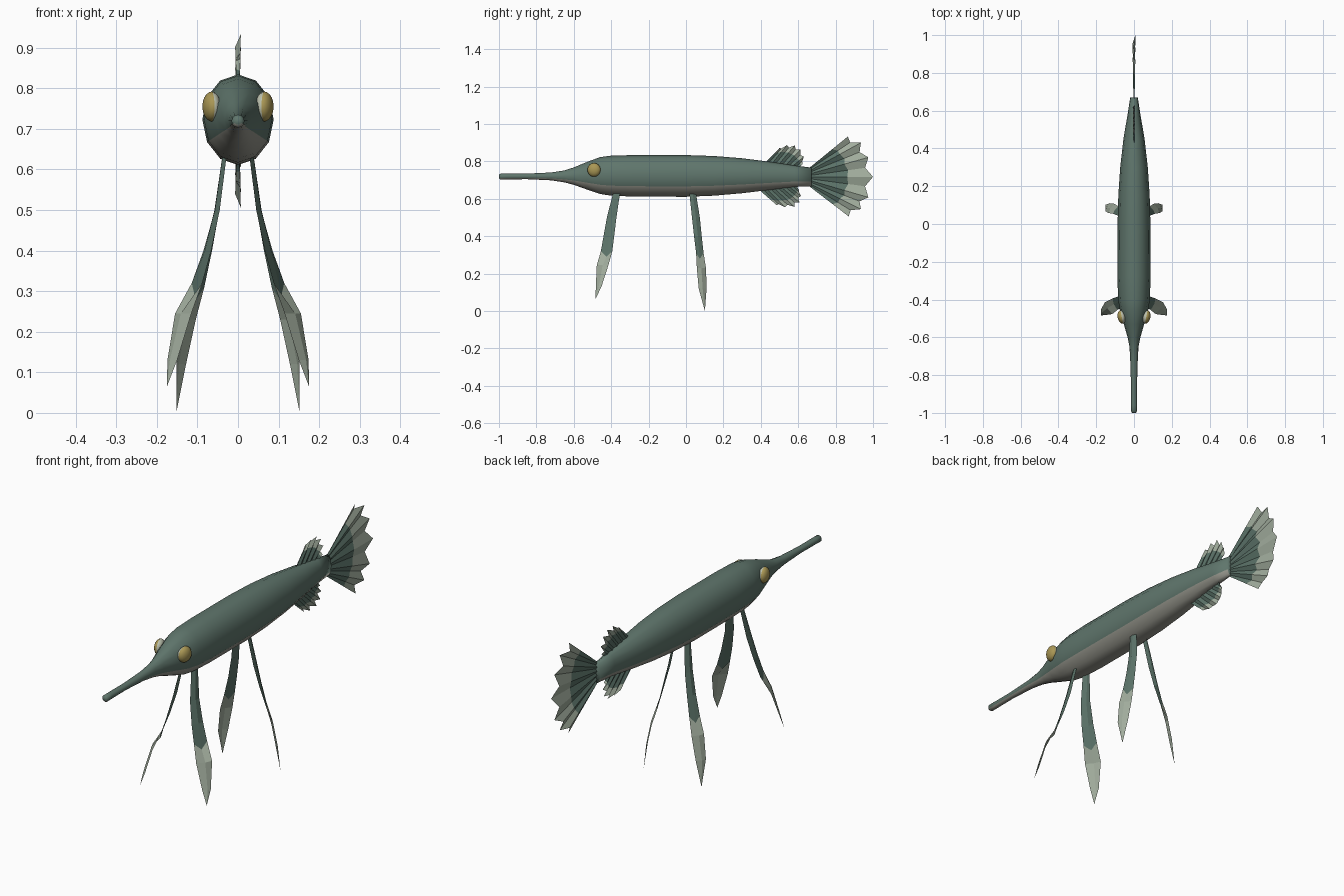
import bpy, bmesh, math
from mathutils import Vector, Matrix

cube = bpy.data.objects.get("Cube")
if cube:
    bpy.data.objects.remove(cube, do_unlink=True)


def material(name, rgb):
    m = bpy.data.materials.new(name)
    m.use_nodes = True
    m.diffuse_color = (*rgb, 1)
    m.node_tree.nodes["Principled BSDF"].inputs["Base Color"].default_value = (*rgb, 1)
    return m


SKIN = material("grey_green_skin", (0.115, 0.18, 0.15))
BELLY = material("pale_belly", (0.29, 0.29, 0.25))
FIN = material("fin_green", (0.105, 0.17, 0.14))
TIP = material("fin_tip_pale", (0.36, 0.42, 0.34))
GOLD = material("eye_gold", (0.40, 0.31, 0.09))
RIM = material("eye_rim", (0.50, 0.53, 0.42))


def finish(name, bm, mats, smooth=False):
    bmesh.ops.recalc_face_normals(bm, faces=bm.faces[:])
    me = bpy.data.meshes.new(name)
    bm.to_mesh(me)
    bm.free()
    for m in mats:
        me.materials.append(m)
    for p in me.polygons:
        p.use_smooth = smooth
    ob = bpy.data.objects.new(name, me)
    bpy.context.collection.objects.link(ob)
    return ob


def bridge(bm, a, b, index=0, closed=False):
    """Quads between two rows of vertices."""
    n = len(a)
    for i in range(n if closed else n - 1):
        j = (i + 1) % n
        f = bm.faces.new((a[i], a[j], b[j], b[i]))
        f.material_index = index


# Body: twelve-sided loft; each station is y, bottom, top, half width
STATIONS = [
    (-1.0, .710, .728, .009), (-.992, .703, .735, .016), (-.96, .704, .735, .016),
    (-.85, .705, .735, .016), (-.72, .699, .741, .020), (-.65, .688, .752, .024),
    (-.6, .675, .768, .034), (-.53, .650, .797, .054), (-.46, .626, .823, .074),
    (-.4, .617, .831, .084), (-.28, .612, .834, .088), (0, .611, .834, .087),
    (.15, .617, .829, .083), (.3, .630, .817, .073), (.45, .648, .798, .056),
    (.58, .664, .778, .034), (.67, .667, .767, .020)]
SIDES = 12
bm = bmesh.new()
rings = []
for y, lo, hi, w in STATIONS:
    ring = []
    for k in range(SIDES):
        a = 2 * math.pi * k / SIDES
        ring.append(bm.verts.new((w * math.sin(a), y, (lo + hi) / 2 + (hi - lo) / 2 * math.cos(a))))
    rings.append(ring)
for a, b in zip(rings, rings[1:]):
    bridge(bm, a, b, closed=True)
# Underside faces take the belly colour
for i, f in enumerate(bm.faces):
    f.material_index = int(4 <= i % SIDES < 8)
bm.faces.new(rings[0])
bm.faces.new(rings[-1])
finish("body", bm, [SKIN, BELLY], smooth=True)

# Eyes: flattened balls, gold outside and pale next to the head
for side, s in (("left", 1), ("right", -1)):
    bm = bmesh.new()
    bmesh.ops.create_uvsphere(bm, u_segments=16, v_segments=10, radius=1,
                              matrix=Matrix.Rotation(math.pi / 2, 4, 'Y'))
    for f in bm.faces:
        f.material_index = int(f.calc_center_median().x * s < 0.1)
    place = (Matrix.Translation((s * .065, -.492, .755)) @ Matrix.Rotation(s * -.2, 4, 'Z')
             @ Matrix.Diagonal((.022, .036, .037, 1)))
    bmesh.ops.transform(bm, matrix=place, verts=bm.verts[:])
    finish(side + "_eye", bm, [GOLD, RIM], smooth=True)


def pleated_fan(name, root_a, root_b, tips, valley, split, depth):
    """Folded fan of rays; y, z points, with valleys between the tips."""
    bm = bmesh.new()
    tips = [Vector(t) for t in tips]
    edge = []
    for i, t in enumerate(tips):
        edge.append((t, True))
        if i < len(tips) - 1:
            edge.append(((t + tips[i + 1]) / 2, False))
    rows = ([], [], [])
    for i, (end, peak) in enumerate(edge):
        root = Vector(root_a).lerp(Vector(root_b), i / (len(edge) - 1))
        if not peak:
            end = root.lerp(end, valley)
        for row, t in zip(rows, (0, split if peak else split + .1, 1)):
            p = root.lerp(end, t)
            x = (1 if peak else -1) * depth * (0.4 + 0.6 * t)
            row.append(bm.verts.new((x, p.x, p.y)))
    bridge(bm, rows[0], rows[1], 0)
    bridge(bm, rows[1], rows[2], 1)
    finish(name, bm, [FIN, TIP])


pleated_fan("tail_fin", (.655, .762), (.655, .67),
            [(.865, .933), (.935, .90), (.975, .822), (1.0, .718),
             (.975, .608), (.935, .545), (.87, .506)], .91, .60, .007)
pleated_fan("dorsal_fin", (.425, .795), (.60, .765),
            [(.50, .872), (.54, .888), (.582, .886), (.612, .864), (.63, .825), (.624, .785)],
            .87, .62, .006)
pleated_fan("anal_fin", (.395, .645), (.59, .67),
            [(.485, .566), (.53, .555), (.58, .557), (.607, .58), (.615, .615), (.605, .645)],
            .87, .62, .006)


# Long paired fins: each row is z, front edge x y, back edge x y
FRONT = [(.65, .026, -.385, .034, -.350), (.50, .045, -.423, .057, -.372),
         (.40, .066, -.441, .085, -.384), (.32, .088, -.455, .114, -.394),
         (.245, .115, -.477, .155, -.415), (.13, .150, -.482, .174, -.452)]
REAR = [(.65, .034, .016, .026, .050), (.50, .058, .032, .046, .074),
        (.40, .082, .043, .064, .084), (.31, .110, .054, .083, .094),
        (.23, .135, .058, .104, .107), (.12, .152, .068, .128, .110)]


def long_fin(name, rows, tip, s):
    bm = bmesh.new()
    loops = []
    for i, (z, fx, fy, bx, by) in enumerate(rows):
        # The centre line is raised into a soft ridge
        ridge = ((fx + bx) / 2 + .006, (fy + by) / 2)
        drop = .03 if 2 < i < 4 else 0
        loops.append([bm.verts.new((s * x, y, h)) for x, y, h in
                      ((fx, fy, z), (*ridge, z - drop), (bx, by, z))])
    for i, (a, b) in enumerate(zip(loops, loops[1:])):
        bridge(bm, a, b, int(i >= 3))
    point = bm.verts.new((s * tip[0], tip[1], tip[2]))
    for a, b in zip(loops[-1], loops[-1][1:]):
        bm.faces.new((a, b, point)).material_index = 1
    finish(name, bm, [FIN, TIP])


for side, s in (("left", 1), ("right", -1)):
    long_fin(side + "_pectoral_fin", FRONT, (.175, -.484, .065), s)
    long_fin(side + "_pelvic_fin", REAR, (.152, .101, 0), s)
